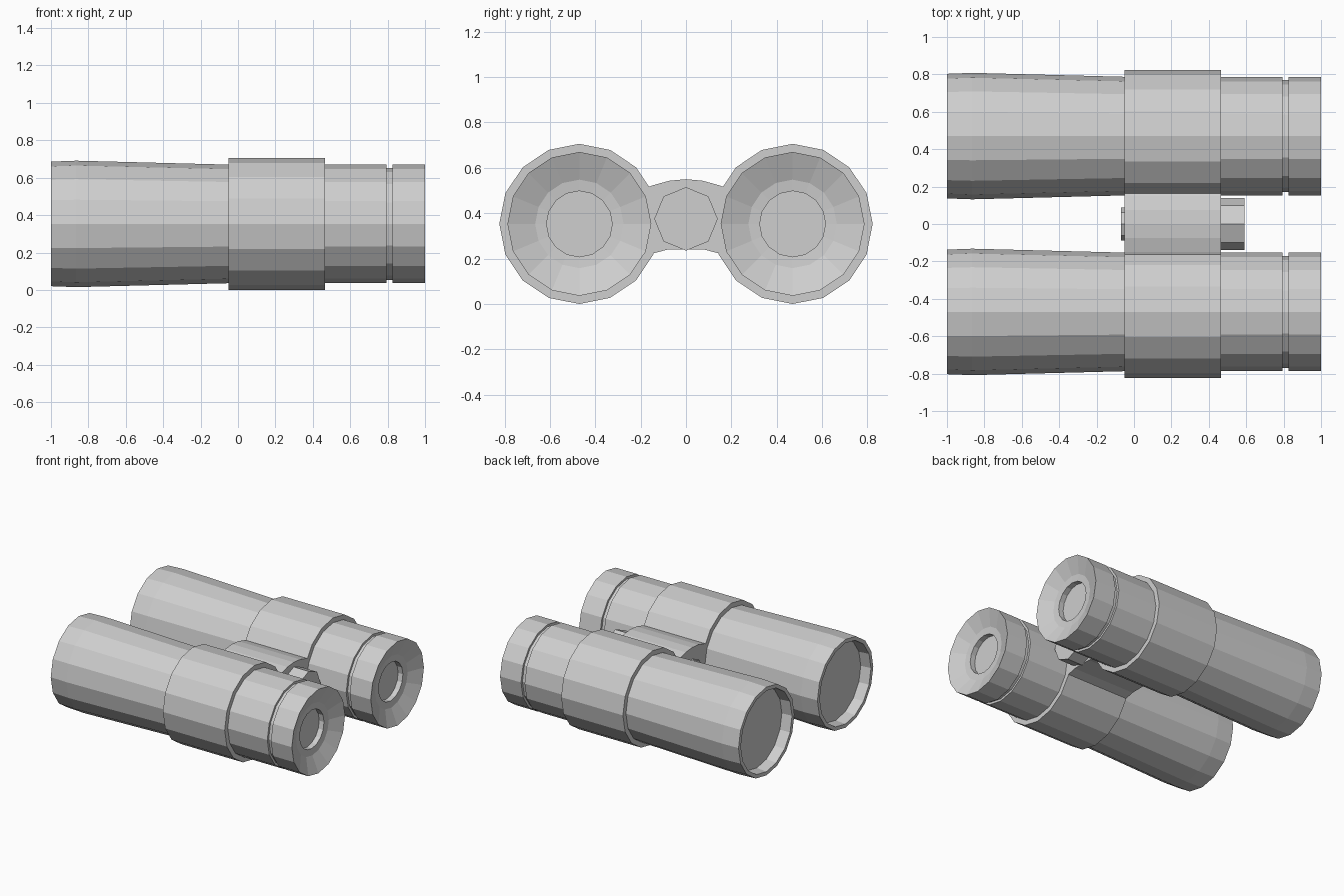
import bpy
import bmesh
from math import cos, sin, tau

cube = bpy.data.objects.get("Cube")
if cube:
    bpy.data.objects.remove(cube, do_unlink=True)

AXIS_Z = 0.353
BARREL_Y = 0.47

grey = bpy.data.materials.new("plain_grey")
grey.use_nodes = True
colour = (0.62, 0.62, 0.62, 1)
grey.diffuse_color = colour
grey.node_tree.nodes["Principled BSDF"].inputs["Base Color"].default_value = colour


def finish(name, bm):
    bmesh.ops.recalc_face_normals(bm, faces=bm.faces[:])
    mesh = bpy.data.meshes.new(name)
    bm.to_mesh(mesh)
    bm.free()
    mesh.materials.append(grey)
    obj = bpy.data.objects.new(name, mesh)
    bpy.context.scene.collection.objects.link(obj)
    return obj


def turned(name, profile, y, z, sides):
    """Turn an (x, radius) profile round the x axis, with both ends capped."""
    bm = bmesh.new()
    rings = []
    for x, r in profile:
        rings.append([bm.verts.new((x, y + r * cos(tau * i / sides),
                                    z + r * sin(tau * i / sides)))
                      for i in range(sides)])
    for a, b in zip(rings, rings[1:]):
        for i in range(sides):
            j = (i + 1) % sides
            bm.faces.new((a[i], a[j], b[j], b[i]))
    bm.faces.new(rings[0])
    bm.faces.new(rings[-1])
    return finish(name, bm)


def extruded(name, outline, x0, x1):
    """Extrude a (y, z) outline along x."""
    bm = bmesh.new()
    face = bm.faces.new([bm.verts.new((x0, y, z)) for y, z in outline])
    ext = bmesh.ops.extrude_face_region(bm, geom=[face])
    verts = [v for v in ext["geom"] if isinstance(v, bmesh.types.BMVert)]
    bmesh.ops.translate(bm, verts=verts, vec=(x1 - x0, 0, 0))
    return finish(name, bm)


# Flared objective tube with a recessed front lens
objective = [(-0.92, 0.298), (-1, 0.305), (-1, 0.333),
             (-0.865, 0.338), (-0.05, 0.317), (0, 0.317)]
# Wider middle housing
housing = [(-0.05, 0.353), (0.465, 0.353)]
# Eyepiece with a groove, a dished end and a sunken lens
eyepiece = [(0.43, 0.317), (0.795, 0.317), (0.795, 0.3), (0.825, 0.3),
            (0.825, 0.317), (1, 0.317), (0.95, 0.195), (0.945, 0.145),
            (0.905, 0.145)]

for side, sign in (("left", 1), ("right", -1)):
    for part, profile in (("objective_tube", objective),
                          ("housing", housing), ("eyepiece", eyepiece)):
        turned(f"{part}_{side}", profile, sign * BARREL_Y, AXIS_Z, 16)

# Bridge between the two housings, its ends buried in them
half = [(0.0, 0.55), (0.075, 0.543), (0.15, 0.522), (0.2, 0.5),
        (0.2, 0.25), (0.15, 0.222), (0.075, 0.241), (0.0, 0.241)]
outline = half + [(-y, z) for y, z in reversed(half[1:-1])]
extruded("bridge", outline, -0.05, 0.465)

# Focus knob and the small cap at the far end of its shaft
turned("focus_knob", [(0.46, 0.14), (0.59, 0.14)], 0, 0.375, 8)
turned("shaft_cap", [(-0.07, 0.088), (-0.04, 0.088)], 0, 0.375, 8)
